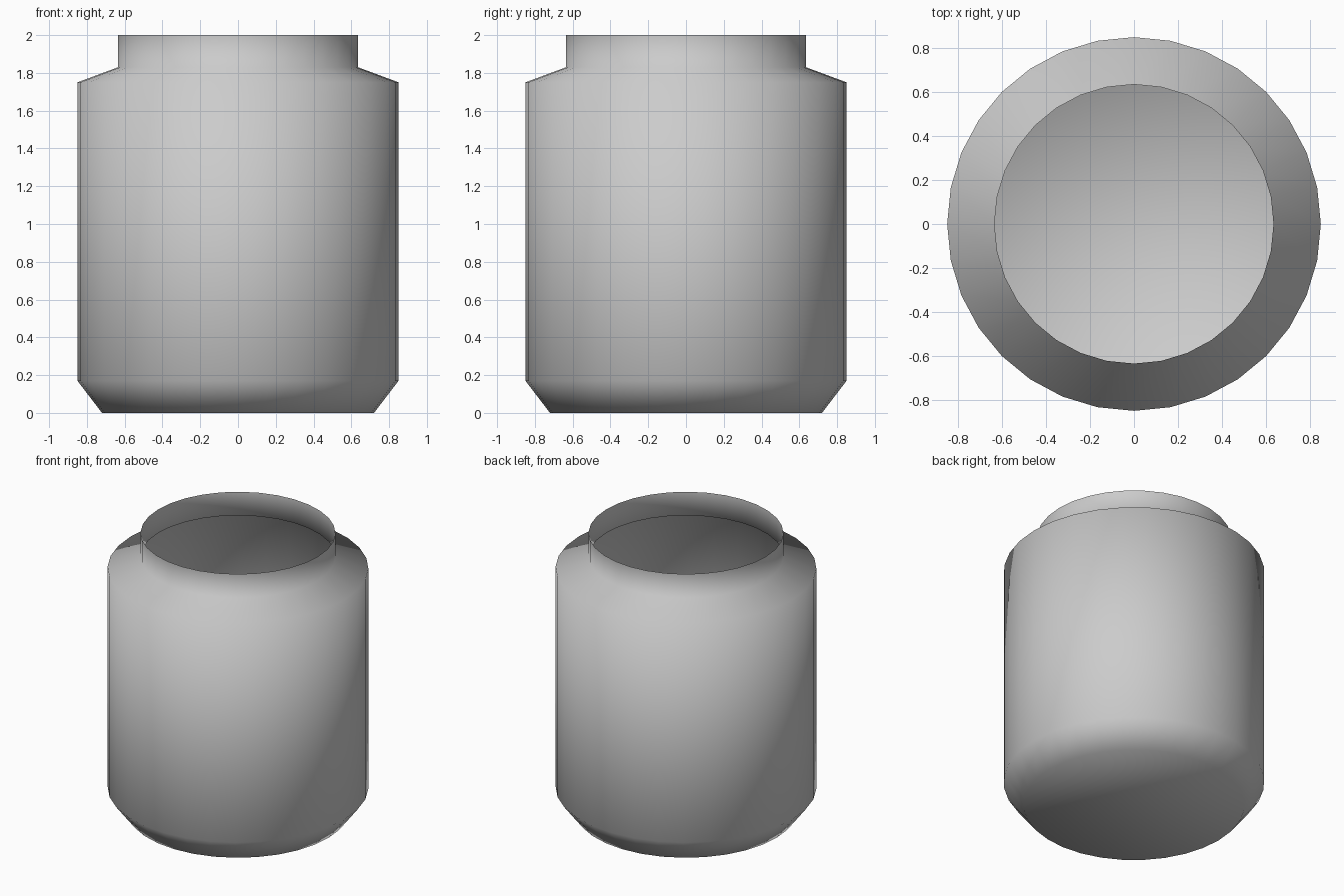
import bpy
import bmesh
import math

if "Cube" in bpy.data.objects:
    bpy.data.objects.remove(bpy.data.objects["Cube"])

SIDES = 32
# (radius, height) from base to rim
PROFILE = [(0.72, 0.0), (0.85, 0.17), (0.85, 1.75), (0.635, 1.83), (0.635, 2.0)]

bm = bmesh.new()

# Rings of the thin-walled jar
rings = []
for r, z in PROFILE:
    angles = [2 * math.pi * i / SIDES for i in range(SIDES)]
    rings.append([bm.verts.new((r * math.cos(a), r * math.sin(a), z)) for a in angles])

# Chamfer, body, shoulder and neck walls
for low, high in zip(rings, rings[1:]):
    for i in range(SIDES):
        j = (i + 1) % SIDES
        bm.faces.new((low[i], low[j], high[j], high[i]))

# Closed base; the mouth stays open
bm.faces.new(rings[0][::-1])
for face in bm.faces:
    face.smooth = True

mesh = bpy.data.meshes.new("jar")
bm.to_mesh(mesh)
bm.free()

grey = bpy.data.materials.new("light grey")
grey.diffuse_color = (0.6, 0.6, 0.6, 1.0)
grey.use_nodes = True
grey.node_tree.nodes["Principled BSDF"].inputs["Base Color"].default_value = grey.diffuse_color
mesh.materials.append(grey)

jar = bpy.data.objects.new("jar", mesh)
bpy.context.scene.collection.objects.link(jar)
